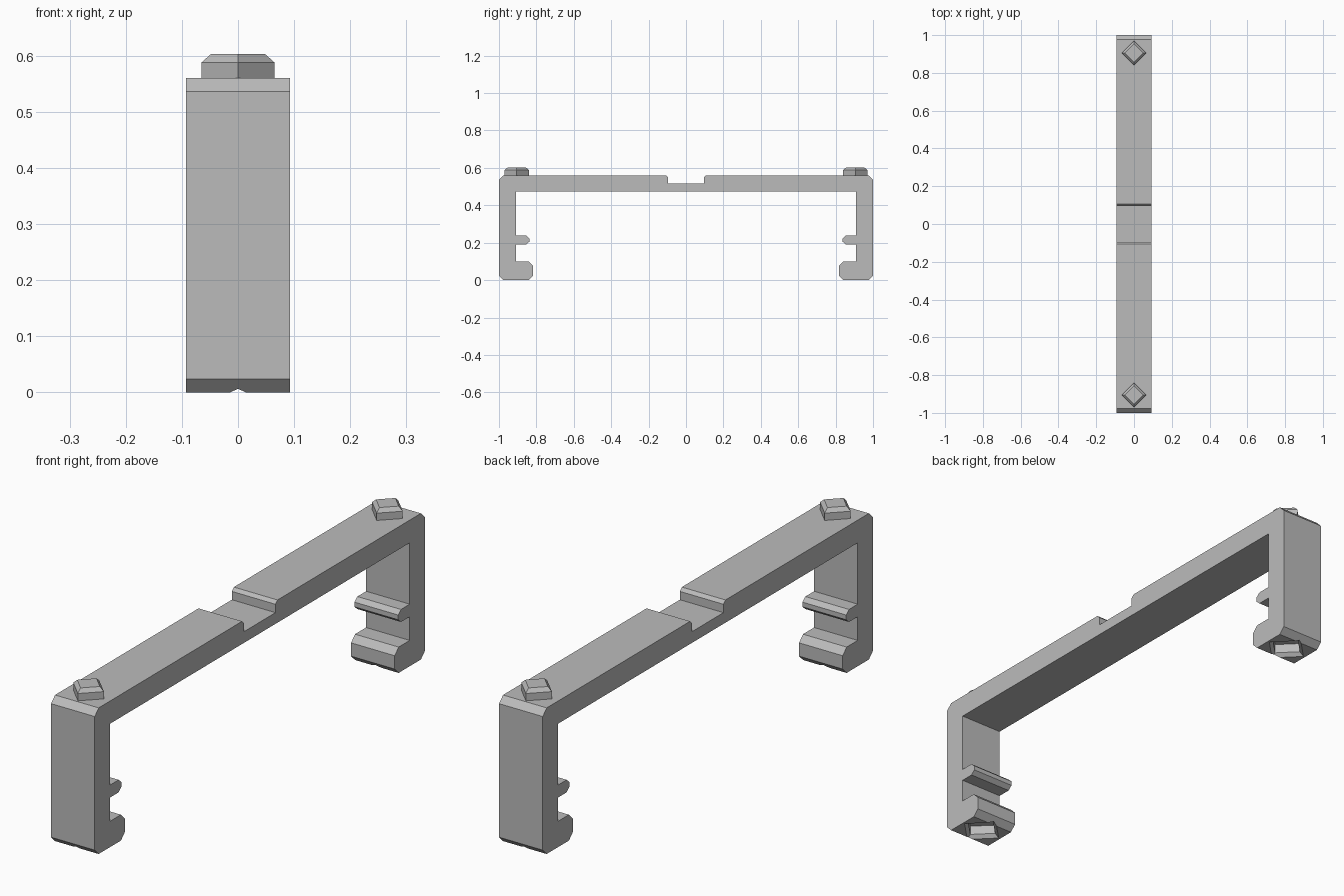
import bpy
import bmesh

cube = bpy.data.objects.get("Cube")
if cube:
    bpy.data.objects.remove(cube)

# Single plastic colour
grey = bpy.data.materials.new("plain grey")
grey.use_nodes = True
colour = (0.5, 0.5, 0.5, 1)
grey.diffuse_color = colour
grey.node_tree.nodes["Principled BSDF"].inputs["Base Color"].default_value = colour

HALF_WIDTH = 0.0925
PEG_Y = 0.905


def finish(name, bm):
    bmesh.ops.recalc_face_normals(bm, faces=bm.faces)
    mesh = bpy.data.meshes.new(name)
    bm.to_mesh(mesh)
    bm.free()
    mesh.materials.append(grey)
    obj = bpy.data.objects.new(name, mesh)
    bpy.context.collection.objects.link(obj)
    return obj


def diamond_stack(name, y, rings):
    """Square section turned 45 degrees, lofted through (radius, height) rings."""
    bm = bmesh.new()
    loops = [[bm.verts.new((dx * r, y + dy * r, z))
              for dx, dy in ((1, 0), (0, 1), (-1, 0), (0, -1))] for r, z in rings]
    for low, high in zip(loops, loops[1:]):
        for i in range(4):
            j = (i + 1) % 4
            bm.faces.new((low[i], low[j], high[j], high[i]))
    bm.faces.new(loops[0][::-1])
    bm.faces.new(loops[-1])
    return finish(name, bm)


# Half outline in (y, z): top notch, outer leg, chamfered foot, tab, underside
half = [(0.095, 0.516), (0.095, 0.548), (0.107, 0.56),
        (0.976, 0.56), (1, 0.536), (1, 0.024), (0.976, 0),
        (0.841, 0), (0.817, 0.024), (0.817, 0.075), (0.841, 0.099), (0.908, 0.099),
        (0.908, 0.19), (0.855, 0.19), (0.838, 0.205), (0.838, 0.223), (0.855, 0.238),
        (0.908, 0.238), (0.908, 0.473)]
outline = half + [(-y, z) for y, z in reversed(half)]

# Bracket body extruded across its width
bm = bmesh.new()
face = bm.faces.new([bm.verts.new((-HALF_WIDTH, y, z)) for y, z in outline])
side = bmesh.ops.extrude_face_region(bm, geom=[face])
moved = [v for v in side["geom"] if isinstance(v, bmesh.types.BMVert)]
bmesh.ops.translate(bm, verts=moved, vec=(2 * HALF_WIDTH, 0, 0))
body = finish("bracket_body", bm)

for end, sign in (("front", -1), ("back", 1)):
    # Stacking peg on top
    diamond_stack(end + "_peg", sign * PEG_Y,
                  [(0.065, 0.55), (0.065, 0.588), (0.048, 0.603)])
    # Matching flared socket under the foot
    cutter = diamond_stack(end + "_socket_cutter", sign * PEG_Y,
                           [(0.098, -0.01), (0.067, 0.014), (0.067, 0.05)])
    cutter.hide_render = True
    cutter.hide_set(True)
    cut = body.modifiers.new(end + " socket", "BOOLEAN")
    cut.operation = "DIFFERENCE"
    cut.solver = "EXACT"
    cut.object = cutter
